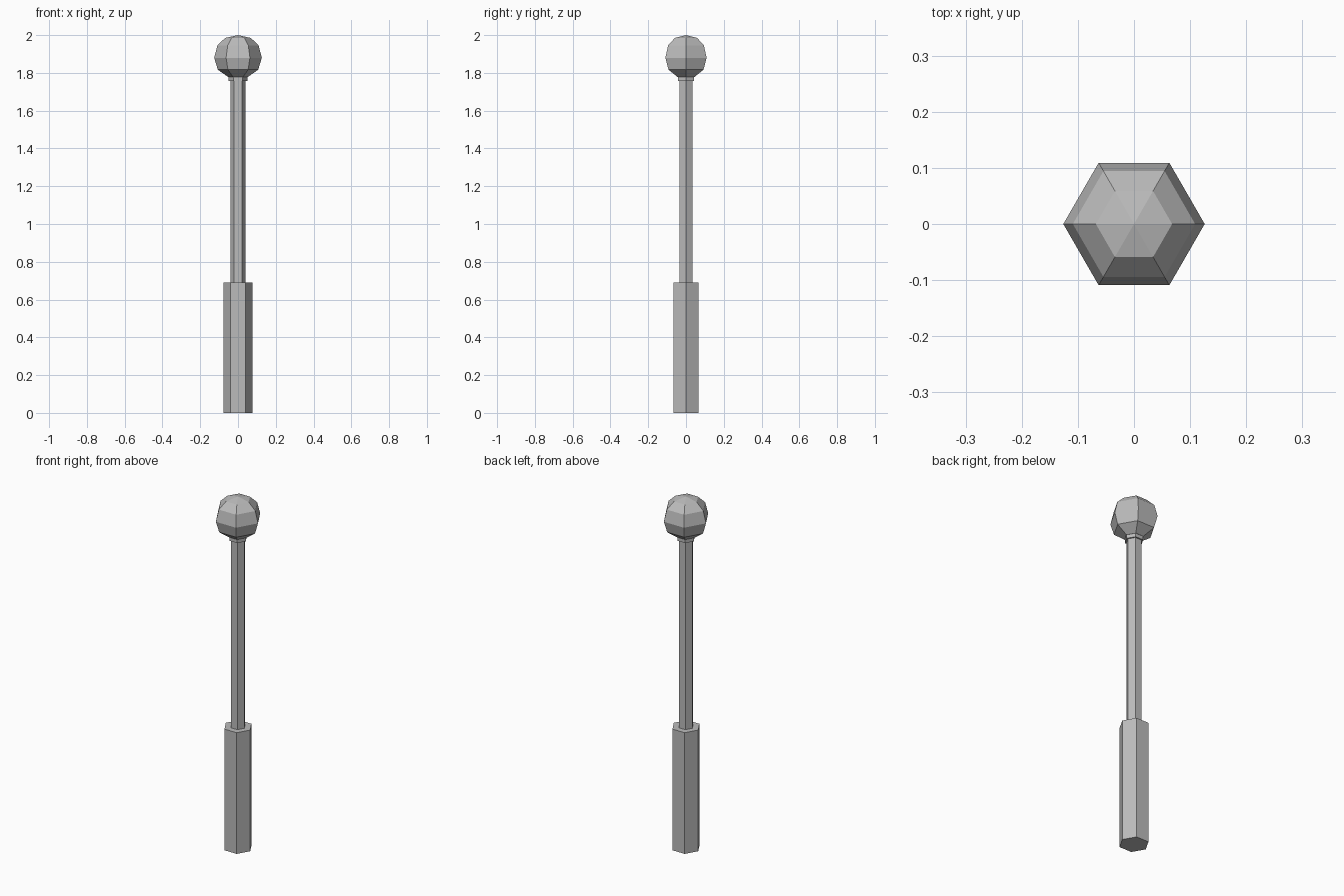
import bpy
import bmesh
from math import cos, sin, tau

cube = bpy.data.objects.get("Cube")
if cube:
    bpy.data.objects.remove(cube, do_unlink=True)

SIDES = 6

grey = bpy.data.materials.new("plain_grey")
grey.use_nodes = True
colour = (0.5, 0.5, 0.5, 1)
grey.diffuse_color = colour
grey.node_tree.nodes["Principled BSDF"].inputs["Base Color"].default_value = colour


def turned(name, profile, pole=None):
    """Six-sided part from (radius, height) rings; closed by a pole or a flat cap."""
    bm = bmesh.new()
    rings = [[bm.verts.new((r * cos(tau * i / SIDES), r * sin(tau * i / SIDES), z))
              for i in range(SIDES)] for r, z in profile]
    bm.faces.new(rings[0][::-1])
    for low, high in zip(rings, rings[1:]):
        for i in range(SIDES):
            j = (i + 1) % SIDES
            bm.faces.new((low[i], low[j], high[j], high[i]))
    if pole is None:
        bm.faces.new(rings[-1])
    else:
        tip = bm.verts.new((0, 0, pole))
        for i in range(SIDES):
            bm.faces.new((rings[-1][i], rings[-1][(i + 1) % SIDES], tip))
    mesh = bpy.data.meshes.new(name)
    bm.to_mesh(mesh)
    bm.free()
    mesh.materials.append(grey)
    obj = bpy.data.objects.new(name, mesh)
    bpy.context.collection.objects.link(obj)
    return obj


# Thick grip, slim rod, small collar and faceted ball
turned("handle", [(0.077, 0), (0.077, 0.69)])
turned("shaft", [(0.04, 0.69), (0.04, 1.76)])
turned("collar", [(0.049, 1.757), (0.049, 1.78)])
turned("ball_head", [(0.05, 1.777), (0.107, 1.817), (0.126, 1.88),
                     (0.109, 1.946), (0.068, 1.985)], pole=2.0)
